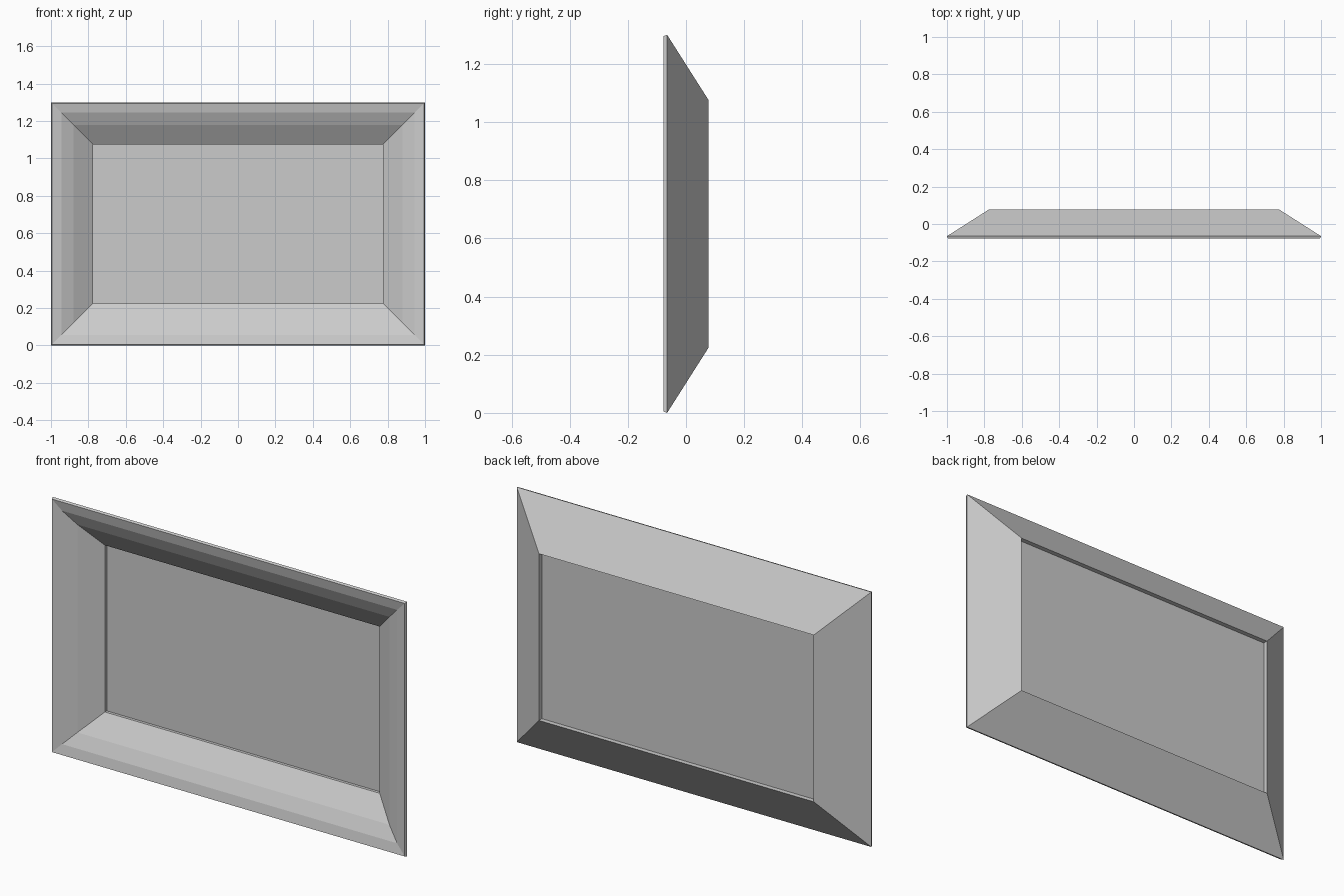
import bpy

cube = bpy.data.objects.get("Cube")
if cube:
    bpy.data.objects.remove(cube, do_unlink=True)

WIDTH, HEIGHT = 2.0, 1.3
OPENING = 0.225
PANEL_Y = 0.052

grey = bpy.data.materials.new("light_grey")
grey.use_nodes = True
COLOUR = (0.6, 0.6, 0.6, 1)
grey.diffuse_color = COLOUR
grey.node_tree.nodes["Principled BSDF"].inputs["Base Color"].default_value = COLOUR


def ring(inset, y):
    """Rectangle of four corners, inset from the outer edge, at depth y."""
    x, low, high = WIDTH / 2 - inset, inset, HEIGHT - inset
    return [(-x, y, low), (x, y, low), (x, y, high), (-x, y, high)]


def make_object(name, verts, faces):
    mesh = bpy.data.meshes.new(name)
    mesh.from_pydata(verts, [], faces)
    mesh.materials.append(grey)
    obj = bpy.data.objects.new(name, mesh)
    bpy.context.collection.objects.link(obj)
    return obj


# Mitred moulding: (inset, depth) section swept round the rectangle
section = [(0, -0.065), (0.005, -0.078), (0.055, -0.068), (0.12, -0.037),
           (OPENING, 0.035), (OPENING, 0.078)]
verts = [corner for inset, y in section for corner in ring(inset, y)]
faces = []
for i in range(len(section)):
    a, b = 4 * i, 4 * ((i + 1) % len(section))
    for k in range(4):
        n = (k + 1) % 4
        faces.append((a + k, a + n, b + n, b + k))
make_object("frame_moulding", verts, faces)

# Thin panel filling the opening, recessed from both sides
panel = make_object("back_panel", ring(OPENING, PANEL_Y), [(0, 1, 2, 3)])
thickness = panel.modifiers.new("thickness", "SOLIDIFY")
thickness.thickness = 0.004
thickness.offset = 0
